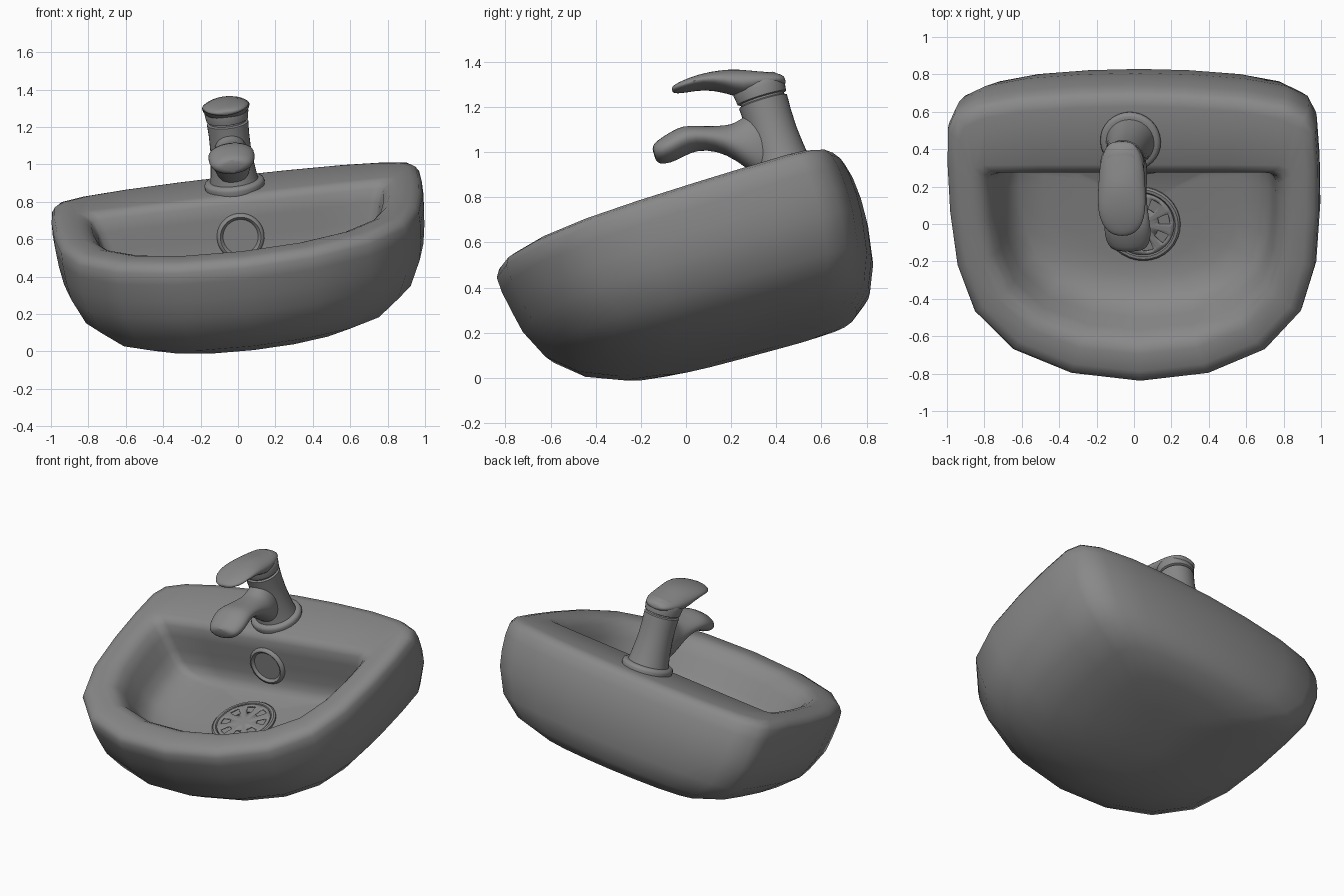
import bpy, bmesh
from math import sin, cos, tau, radians
from mathutils import Matrix, Vector

cube = bpy.data.objects.get("Cube")
if cube:
    bpy.data.objects.remove(cube)

grey = bpy.data.materials.new("glazed_grey")
grey.use_nodes = True
grey.diffuse_color = (0.25, 0.25, 0.25, 1)
grey.node_tree.nodes["Principled BSDF"].inputs["Base Color"].default_value = (0.25, 0.25, 0.25, 1)

# The whole basin is tipped forward and rolled to one side
TILT = (Matrix.Translation((0, 0, 0.735)) @ Matrix.Rotation(radians(-6.5), 4, 'Y')
        @ Matrix.Rotation(radians(17), 4, 'X'))


def finish(name, bm, place=Matrix(), smooth=0, angle=60):
    bmesh.ops.recalc_face_normals(bm, faces=bm.faces)
    mesh = bpy.data.meshes.new(name)
    bm.to_mesh(mesh)
    bm.free()
    mesh.materials.append(grey)
    obj = bpy.data.objects.new(name, mesh)
    bpy.context.collection.objects.link(obj)
    obj.matrix_world = TILT @ place
    if smooth:
        obj.modifiers.new("smooth", 'SUBSURF').levels = smooth
        obj.modifiers["smooth"].render_levels = smooth
    bpy.ops.object.select_all(action='DESELECT')
    obj.select_set(True)
    bpy.context.view_layer.objects.active = obj
    bpy.ops.object.shade_smooth_by_angle(angle=radians(angle))
    return obj


def loft(name, rings, **options):
    """Skin a row of equal rings and close both ends with fans."""
    bm = bmesh.new()
    loops = [[bm.verts.new(p) for p in ring] for ring in rings]
    n = len(rings[0])
    for a, b in zip(loops, loops[1:]):
        for i in range(n):
            j = (i + 1) % n
            bm.faces.new((a[i], a[j], b[j], b[i]))
    for end, ring in ((loops[0], rings[0]), (loops[-1], rings[-1])):
        tip = bm.verts.new(sum((Vector(p) for p in ring), Vector()) / n)
        for i in range(n):
            bm.faces.new((end[i], end[(i + 1) % n], tip))
    return finish(name, bm, **options)


def disc(z, r, y=0, n=32):
    return [(r * cos(tau * i / n), y + r * sin(tau * i / n), z) for i in range(n)]


def oval(y, z, half_z, half_x, n=20):
    return [(half_x * cos(tau * i / n), y, z + half_z * sin(tau * i / n)) for i in range(n)]


# Basin outlines, front centre to back centre, mirrored across x
FRONT = [(0, -1), (.37, -.95), (.68, -.8), (.88, -.56), (.965, -.27), (.995, .08)]
OUTER = FRONT + [(1, .43), (.992, .71), (.95, .83), (.83, .905), (.6, .96), (.3, .99), (0, 1)]
INNER = FRONT + [(1, .5), (1, .8), (.985, .93), (.93, .99), (.6, 1), (.3, 1), (0, 1)]


def basin_ring(outline, z, width, front, back, slope=0):
    half = []
    for x, y in outline:
        y *= front if y < 0 else back
        half.append((x * width, y, z - slope * y))
    return half + [(-x, y, z) for x, y, z in half[-2:0:-1]]


shell = [(-.668, .15, .12, .25, .03), (-.658, .36, .32, .45, .03), (-.628, .59, .5, .595, .03),
         (-.56, .78, .665, .675, .03), (-.45, .905, .785, .725, .02), (-.3, .972, .848, .752),
         (-.2, .988, .868, .756), (-.1, .997, .885, .748), (-.035, .996, .887, .732),
         (-.002, .978, .866, .708), (.012, .935, .82, .66)]
bowl = [(.012, .86, .725, .335), (0, .82, .688, .302), (-.03, .785, .652, .28),
        (-.1, .757, .62, .267), (-.2, .73, .585, .256), (-.28, .7, .548, .244),
        (-.335, .645, .49, .228), (-.366, .52, .41, .2), (-.38, .34, .33, .17)]
loft("basin", [basin_ring(OUTER, *s) for s in shell] + [basin_ring(INNER, *s) for s in bowl],
     angle=75)

# Drain: raised ring and slotted grate
drain_place = Matrix.Translation((0, -.113, -.38))
loft("drain_ring", [disc(*p) for p in ((0, .205), (.012, .205), (.02, .195), (.02, .18),
                                       (.008, .172))], place=drain_place, angle=35)
bm = bmesh.new()
grate = [[bm.verts.new(p) for p in disc(.018, r, n=48)] for r in (.03, .09, .15, .172)]
bm.faces.new(grate[0])
for k in range(3):
    for i in range(48):
        if k == 1 and i % 6 < 3:
            continue
        j = (i + 1) % 48
        bm.faces.new((grate[k][i], grate[k][j], grate[k + 1][j], grate[k + 1][i]))
plate = finish("drain_grate", bm, place=drain_place, angle=35)
plate.modifiers.new("thickness", 'SOLIDIFY').thickness = .01

# Overflow ring on the back wall of the bowl
overflow_place = Matrix.Translation((0, .255, -.205)) @ Matrix.Rotation(radians(82.5), 4, 'X')
loft("overflow_ring", [disc(*p) for p in ((-.02, .127), (.008, .127), (.022, .119), (.024, .109),
                                          (.016, .099), (.008, .094))],
     place=overflow_place, angle=50)

# Tap: flange, body, spout and lever
AXIS = .47
loft("tap_flange", [disc(z, r, AXIS) for z, r in ((0, .158), (.028, .163), (.042, .158),
                                                  (.05, .145), (.05, .12))], angle=50)
loft("tap_body", [disc(z, r, AXIS) for z, r in ((.02, .135), (.07, .125), (.14, .116),
                                                (.22, .109), (.3, .108), (.37, .111), (.376, .1))],
     angle=50)
loft("tap_neck", [disc(z, .1, AXIS) for z in (.36, .4)])
loft("tap_cap", [disc(z, r, AXIS) for z, r in ((.384, .1), (.388, .112), (.43, .118), (.458, .111),
                                               (.482, .085), (.492, .04))], angle=50)
loft("tap_spout", [oval(*s) for s in ((.48, .18, .17, .07), (.42, .18, .165, .095),
                                      (.36, .19, .14, .105), (.31, .212, .1, .105),
                                      (.25, .258, .066, .104), (.17, .293, .053, .112),
                                      (.1, .312, .062, .125), (.03, .295, .064, .127),
                                      (-.03, .286, .055, .112), (-.06, .286, .038, .08))],
     smooth=1)
loft("tap_lever", [oval(*s) for s in ((.592, .435, .015, .05), (.57, .44, .035, .085),
                                      (.49, .455, .048, .118), (.4, .47, .074, .126),
                                      (.33, .507, .052, .13), (.24, .535, .034, .131),
                                      (.16, .537, .027, .11), (.115, .537, .02, .072),
                                      (.1, .537, .01, .03))], smooth=1)
